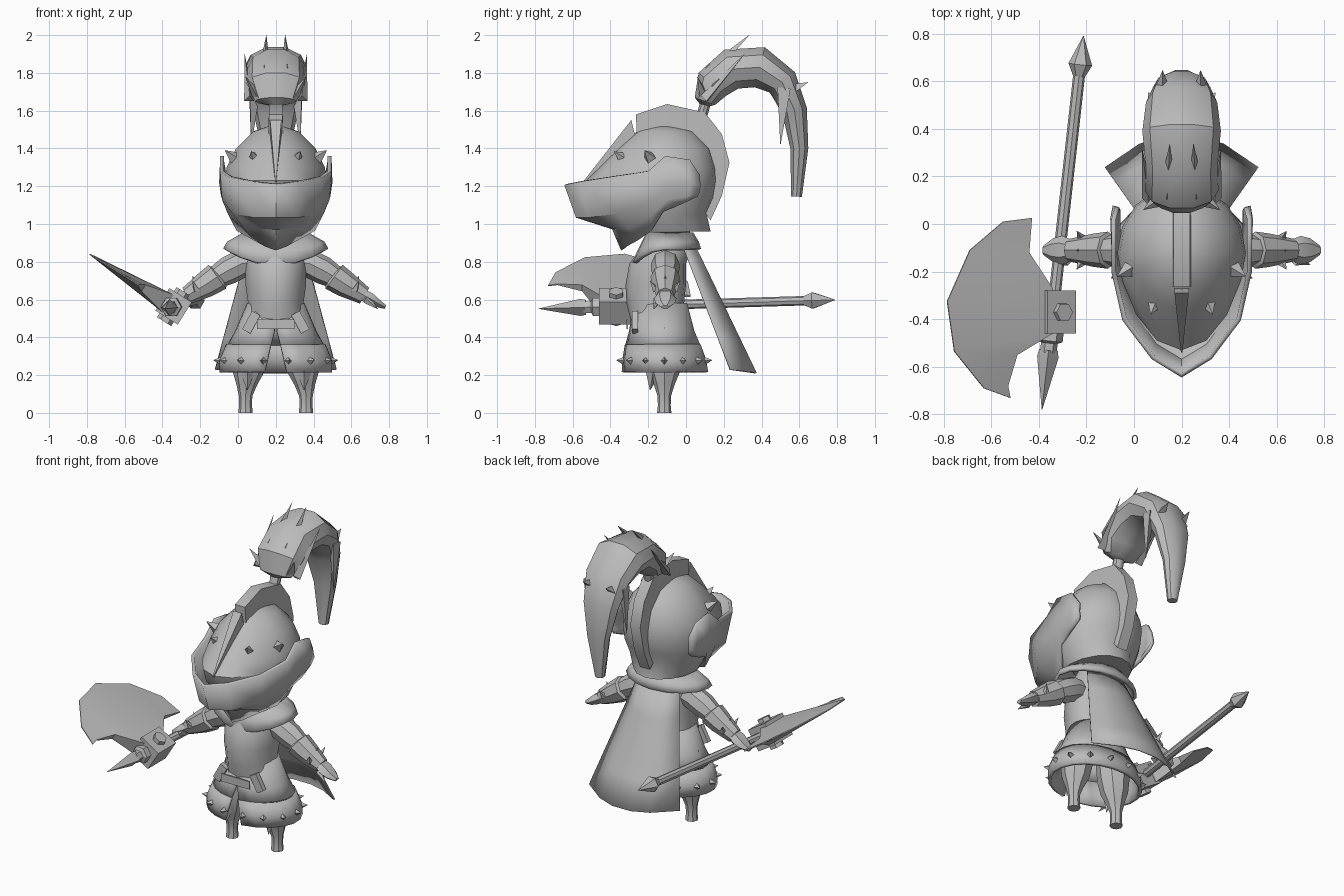
import bpy, bmesh
from math import sin, cos, pi
from mathutils import Vector, Matrix

cube = bpy.data.objects.get("Cube")
if cube:
    bpy.data.objects.remove(cube, do_unlink=True)

CX = 0.2  # body centre line

steel = bpy.data.materials.new("plain_grey")
steel.use_nodes = True
GREY = (0.5, 0.5, 0.5, 1)
steel.diffuse_color = GREY
for node in steel.node_tree.nodes:
    if node.type == 'BSDF_PRINCIPLED':
        node.inputs["Base Color"].default_value = GREY


def finish(name, bm, angle=0.6, thick=0):
    bmesh.ops.remove_doubles(bm, verts=bm.verts, dist=0.0005)
    bmesh.ops.recalc_face_normals(bm, faces=bm.faces)
    me = bpy.data.meshes.new(name)
    bm.to_mesh(me)
    bm.free()
    me.materials.append(steel)
    me.shade_smooth()
    me.set_sharp_from_angle(angle=angle)
    ob = bpy.data.objects.new(name, me)
    bpy.context.scene.collection.objects.link(ob)
    if thick:
        mod = ob.modifiers.new("Shell", 'SOLIDIFY')
        mod.thickness = thick
        mod.offset = 0
    return ob


def loft(name, rings, closed=True, caps=True, angle=0.6, thick=0):
    bm = bmesh.new()
    rows = [[bm.verts.new(p) for p in r] for r in rings]
    n = len(rows[0])
    for a, b in zip(rows, rows[1:]):
        for i in range(n if closed else n - 1):
            j = (i + 1) % n
            bm.faces.new((a[i], a[j], b[j], b[i]))
    if closed and caps:
        bm.faces.new(rows[0])
        bm.faces.new(rows[-1])
    return finish(name, bm, angle, thick)


def ring(z, w, front, back, n=16, p=1, gap=0, dip=0, yc=-0.12):
    """Horizontal body section starting at the front, with optional slit and point."""
    pts = []
    for i in range(n):
        t = gap + (2 * pi - 2 * gap) * i / ((n - 1) if gap else n)
        c = cos(t)
        y = yc + (front - yc) * c ** p if c > 0 else yc - (back - yc) * c
        pts.append((CX + w * sin(t), y, z - dip * max(0, c) ** 2))
    return pts


def tube(name, path, side, n=8, angle=0.6):
    """Sweep ovals along (point, side radius, other radius)."""
    pts = [Vector(p[0]) for p in path]
    side = Vector(side)
    rings = []
    for i, (_, ra, rb) in enumerate(path):
        tan = (pts[min(i + 1, len(pts) - 1)] - pts[max(i - 1, 0)]).normalized()
        up = tan.cross(side).normalized()
        s = up.cross(tan)
        rings.append([pts[i] + s * ra * cos(2 * pi * k / n) + up * rb * sin(2 * pi * k / n)
                      for k in range(n)])
    return loft(name, rings, angle=angle)


def spikes(name, items, sides=4):
    bm = bmesh.new()
    for pos, vec, r in items:
        v = Vector(vec)
        m = Matrix.Translation(Vector(pos) + v / 2) @ v.to_track_quat('Z', 'Y').to_matrix().to_4x4()
        bmesh.ops.create_cone(bm, cap_ends=True, segments=sides, radius1=r, radius2=0.001,
                              depth=v.length, matrix=m)
    return finish(name, bm, 0.3)


def box(name, loc, size, rot=0, axis='Y'):
    bm = bmesh.new()
    m = Matrix.Translation(loc) @ Matrix.Rotation(rot, 4, axis) @ Matrix.Diagonal((*size, 1))
    bmesh.ops.create_cube(bm, size=1, matrix=m)
    return finish(name, bm)


# helmet skull with pointed visor
skull = [(1.52, .03, -.15, -.08), (1.49, .12, -.26, .04), (1.40, .21, -.36, .13),
         (1.30, .26, -.46, .16), (1.23, .27, -.53, .165), (1.14, .265, -.5, .15),
         (1.05, .24, -.4, .11), (.96, .19, -.3, .13)]
loft("helmet_skull", [ring(*s, p=1.3) for s in skull])

# helmet jaw with raised ear flaps: columns from ear to chin, mirrored
jaw = [[(.27, .07, 1.26), (.28, .075, 1.2), (.27, .07, 1.17), (.265, .06, 1.15)],
       [(.285, .02, 1.34), (.29, .02, 1.22), (.28, .01, 1.15), (.265, -.02, 1.11)],
       [(.285, -.11, 1.36), (.285, -.1, 1.2), (.27, -.1, 1.13), (.25, -.12, 1.07)],
       [(.285, -.2, 1.28), (.275, -.18, 1.13), (.24, -.18, 1.05), (.2, -.18, .97)],
       [(.24, -.4, 1.25), (.22, -.36, 1.06), (.16, -.3, .98), (.11, -.25, .92)],
       [(.12, -.56, 1.225), (.11, -.51, 1.04), (.08, -.36, .98), (.05, -.31, .885)],
       [(0, -.635, 1.21), (0, -.575, 1.04), (0, -.385, .98), (0, -.335, .865)]]
cols = [[(CX - x, y, z) for x, y, z in c] for c in jaw]
cols += [[(CX + x, y, z) for x, y, z in c] for c in jaw[-2::-1]]
loft("helmet_jaw", cols, closed=False, thick=.02, angle=0.7)

# crest fin over the skull and ridge down the visor
crest = [(-.265, 1.58, -.26, 1.46), (-.1, 1.635, -.1, 1.48), (.1, 1.59, .03, 1.46),
         (.19, 1.475, .1, 1.38), (.23, 1.325, .13, 1.3), (.19, 1.15, .12, 1.18),
         (.13, 1.02, .1, 1.06)]
loft("helmet_crest", [[(CX - .035, a, b), (CX + .035, a, b), (CX + .04, c, d), (CX - .04, c, d)]
                      for a, b, c, d in crest])
loft("visor_ridge", [[(CX - w, y, z), (CX + w, y, z), (CX + w, y + .03, z - h), (CX - w, y + .03, z - h)]
                     for y, z, w, h in [(-.29, 1.55, .03, .12), (-.54, 1.23, .003, .01)]])
spikes("helmet_spikes", [((CX + s * x, y, z), (s * dx, dy, .04), .035) for s in (-1, 1)
                         for x, y, z, dx, dy in [(.11, -.33, 1.345, .02, -.05),
                                                 (.22, -.19, 1.35, .05, -.03)]])

# plume
plume = [(.08, 1.56, .03, .03), (.1, 1.63, .035, .03), (.1, 1.65, .11, .06), (.14, 1.74, .155, .1),
         (.24, 1.82, .15, .115), (.39, 1.83, .165, .115), (.51, 1.75, .15, .09),
         (.575, 1.6, .12, .07), (.6, 1.4, .075, .05), (.585, 1.145, .03, .03)]
tube("plume", [((CX, y, z), a, b) for y, z, a, b in plume], (1, 0, 0), 10)
tufts = []
for s in (-1, 1):
    tufts += [((CX + s * .06, .13, 1.8), (-s * .01, .205, .2), .04),
              ((CX + s * .14, .1, 1.66), (s * .025, .21, .24), .03),
              ((CX + s * .1, .1, 1.68), (s * .06, -.04, .1), .03),
              ((CX + s * .12, .52, 1.72), (s * .01, -.02, -.3), .04),
              ((CX + s * .08, .55, 1.7), (0, .095, .05), .04)]
spikes("plume_tufts", tufts, 3)

# torso, neck and scarf
torso = [(.97, .1, -.2, .02), (.87, .15, -.24, .03), (.79, .165, -.3, .0), (.68, .165, -.32, 0),
         (.58, .15, -.315, -.01), (.48, .17, -.29, .02)]
loft("torso", [ring(*t, n=14) for t in torso])
loft("scarf", [ring(.95, .16, -.2, .03), ring(.9, .25, -.25, .06, dip=.05),
               ring(.865, .27, -.28, .07, dip=.08)], caps=False, thick=.02)

# skirt armour with front slit, hem band and studs
hem = [(.36, .25, -.315, .07, .1), (.28, .285, -.33, .1, .15), (.215, .285, -.335, .11, .2)]
skirt = [(.58, .145, -.27, .0, .01), (.43, .21, -.295, .04, .03)] + hem[:1]
loft("skirt", [ring(z, w, f, b, 20, gap=g) for z, w, f, b, g in skirt], False, thick=.015)
loft("skirt_hem", [ring(z, w + .006, f, b, 20, gap=g) for z, w, f, b, g in hem], False, thick=.02)
studs = []
for k in range(14):
    t = 2 * pi * (k + .5) / 14
    d = Vector((sin(t), -cos(t), .1))
    studs.append(((CX + .285 * d.x, -.115 + .215 * d.y, .275), d * .045, .024))
spikes("skirt_studs", studs)
box("buckle", (CX, -.31, .47), (.2, .008, .05))

for s, tag in ((1, "left"), (-1, "right")):
    box(tag + "_strap", (CX + s * .13, -.27, .48), (.05, .03, .11), s * -.5)
    # leg with small pointed boot
    leg = [(.44, .12, .09), (.3, .14, .095), (.21, .148, .08), (.15, .155, .055), (.09, .16, .036),
           (.04, .16, .034), (0, .16, .038)]
    tube(tag + "_leg", [((CX + s * x, -.115, z), r, r) for z, x, r in leg], (1, 0, 0))
    spikes(tag + "_knee_guard", [((CX + s * .15, -.17, .24), (0, -.02, -.12), .05)])
    # arm, gauntlet, hand
    arm = [(.1, .8, .06), (.18, .79, .075), (.25, .755, .075), (.32, .715, .06), (.4, .665, .055)]
    tube(tag + "_arm", [((CX + s * x, -.11, z), r, r) for x, z, r in arm], (0, 1, 0))
    cuff = [(.3, .73, .06), (.31, .72, .078), (.37, .68, .07), (.47, .62, .048)]
    tube(tag + "_gauntlet", [((CX + s * x, -.11, z), r, r) for x, z, r in cuff], (0, 1, 0))
    hand = [(.45, .63, .04, .035), (.5, .605, .06, .035), (.54, .58, .05, .025), (.58, .56, .02, .012)]
    tube(tag + "_hand", [((CX + s * x, -.11, z), a, b) for x, z, a, b in hand], (0, 1, 0), 6)
    spikes(tag + "_thumb", [((CX + s * .48, -.15, .6), (s * .06, -.02, -.05), .025)], 5)
    spikes(tag + "_arm_spikes", [((CX + s * .42, -.11 + y, .675 - abs(y) / 2), (s * .02, y * .6, .05), .02)
                                 for y in (-.05, 0, .05)])

# cape
cape = []
for k in range(5):
    v = k / 4
    cape.append([(CX + u * (.14 + .18 * v), .05 + .325 * v - u * u * (.07 + .07 * v),
                  .88 - .67 * v + .02 * u * u) for u in (-1, -.55, -.2, .2, .55, 1)])
loft("cape", cape, False, thick=.01)


# axe: long shaft, spear tip, pommel, block and blade
def on_shaft(y):
    return (-.3 + .111 * y, y, .575 + .03 * y)


def shaft_part(name, rows, n=8):
    tube(name, [(on_shaft(y), r, r) for y, r in rows], (1, 0, 0), n, 0.5)


shaft_part("axe_shaft", [(-.56, .025), (.65, .025)])
shaft_part("axe_pommel", [(.62, .025), (.67, .05), (.79, .001)], 6)
shaft_part("axe_socket", [(-.45, .055), (-.49, .055), (-.5, .035), (-.54, .035)], 6)
shaft_part("axe_spear_tip", [(-.53, .04), (-.56, .045), (-.78, .001)], 4)
centre = Vector(on_shaft(-.37))
box("axe_block", centre, (.14, .18, .14), .56)
normal = Vector((.53, 0, .85))
bm = bmesh.new()
turn = normal.to_track_quat('Z', 'Y').to_matrix().to_4x4()
bmesh.ops.create_cone(bm, cap_ends=True, segments=6, radius1=.045, radius2=.04, depth=.19,
                      matrix=Matrix.Translation(centre) @ turn)
finish("axe_bolt", bm)

# outer edge, inner edge, inner half thickness
blade = [(-.55, .01, -.43, .025, .004), (-.69, -.11, -.45, -.12, .02),
         (-.785, -.325, -.37, -.27, .055), (-.755, -.535, -.37, -.46, .055),
         (-.63, -.69, -.5, -.55, .02), (-.52, -.73, -.53, -.68, .004)]


def on_blade(x, y, h):
    return Vector((x, y, .56 - .63 * (x + .34))) + normal * h


loft("axe_blade", [[on_blade(a, b, -.003), on_blade(a, b, .003), on_blade(c, d, h), on_blade(c, d, -h)]
                   for a, b, c, d, h in blade], angle=0.4)
